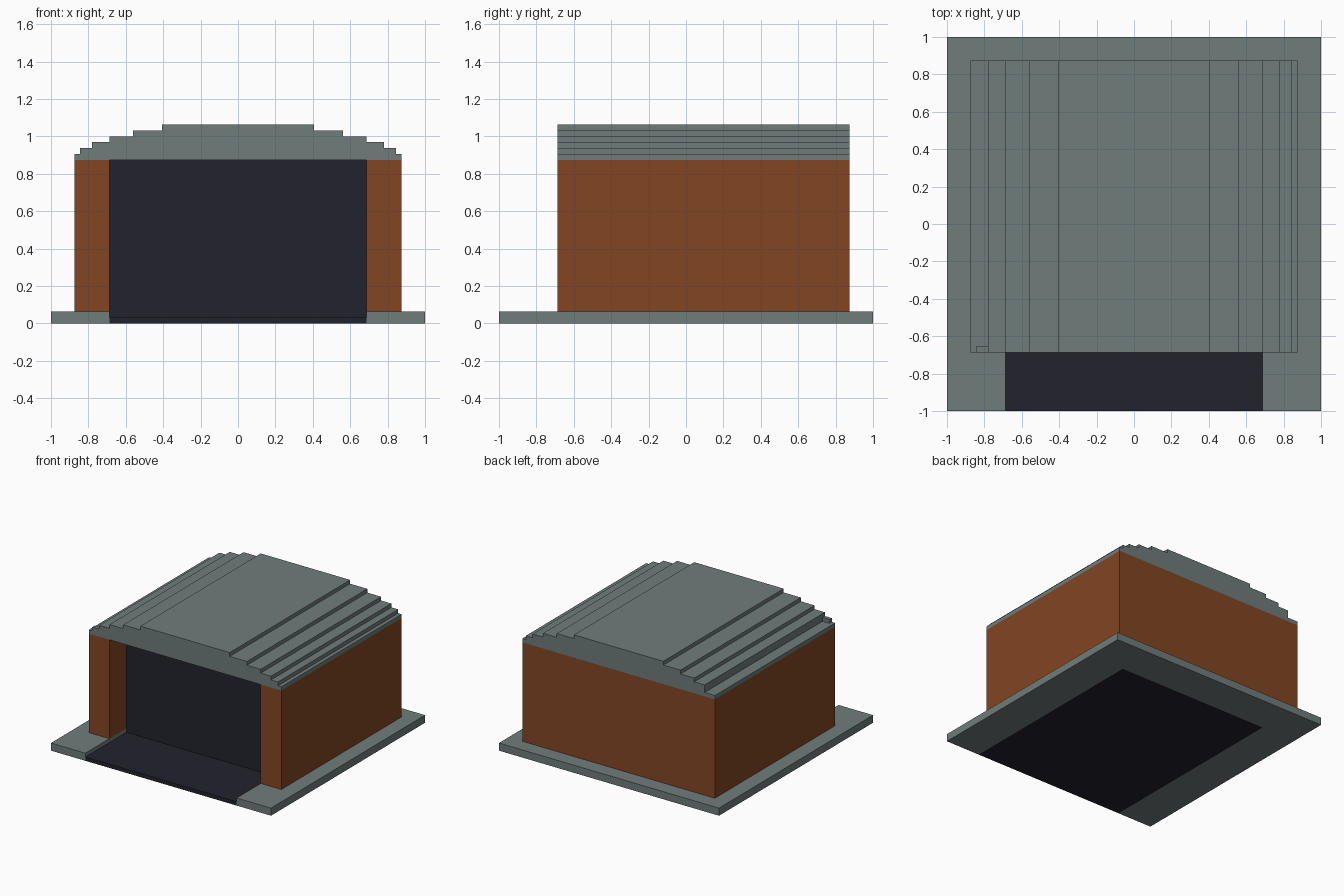
import bpy, bmesh
from mathutils import Vector

if "Cube" in bpy.data.objects:
    bpy.data.objects.remove(bpy.data.objects["Cube"])

U = 1 / 32  # one block


def material(name, rgb):
    m = bpy.data.materials.new(name)
    m.diffuse_color = (*rgb, 1)
    m.use_nodes = True
    m.node_tree.nodes["Principled BSDF"].inputs["Base Color"].default_value = m.diffuse_color
    return m


GREY = material("concrete grey", (0.162, 0.202, 0.198))
BROWN = material("brick brown", (0.223, 0.061, 0.017))
DARK = material("dark asphalt", (0.016, 0.016, 0.027))


def prism(name, outline, place, a, b, mat):
    """Extrude a 2D outline (in blocks) from a to b; place maps (u, v, w) to xyz."""
    bm = bmesh.new()
    rings = [[bm.verts.new(Vector(place(u, v, w)) * U) for u, v in outline] for w in (a, b)]
    bm.faces.new(rings[0])
    bm.faces.new(rings[1])
    n = len(outline)
    for i in range(n):
        j = (i + 1) % n
        bm.faces.new((rings[0][i], rings[0][j], rings[1][j], rings[1][i]))
    bmesh.ops.recalc_face_normals(bm, faces=bm.faces)
    me = bpy.data.meshes.new(name)
    bm.to_mesh(me)
    bm.free()
    me.materials.append(mat)
    ob = bpy.data.objects.new(name, me)
    bpy.context.collection.objects.link(ob)
    return ob


def along_x(u, v, w): return (w, u, v)
def along_y(u, v, w): return (u, w, v)
def along_z(u, v, w): return (u, v, w)


def u_shape(outer, front, back, inner=22, inner_back=22):
    """Plan outline open at the front."""
    return [(-outer, front), (-inner, front), (-inner, inner_back), (inner, inner_back),
            (inner, front), (outer, front), (outer, back), (-outer, back)]


# Slab and walls, both open towards the front
prism("base_slab", u_shape(32, -32, 32), along_z, 0, 2, GREY)
prism("walls", u_shape(28, -22, 28), along_z, 2, 28, BROWN)

# Driveway running into the dark recessed interior
prism("driveway_and_interior",
      [(-32, 0), (22, 0), (22, 28), (-15, 28), (-15, 1), (-32, 1)],
      along_x, -22, 22, DARK)

# Stepped barrel roof; the second step is missing on the left
right = [28, 27, 25, 22, 18, 13]
left = [28, 25, 25, 22, 18, 13]
outline = []
for i, w in enumerate(right):
    outline += [(w, 28 + i), (w, 29 + i)]
for i, w in reversed(list(enumerate(left))):
    if i == 2:
        outline += [(-w, 29 + i)]
    elif i == 1:
        outline += [(-w, 28 + i)]
    else:
        outline += [(-w, 29 + i), (-w, 28 + i)]
prism("roof", outline, along_y, -22, 28, GREY)

# Single block left of that step at the front
prism("roof_step_block", [(-27, 29), (-25, 29), (-25, 30), (-27, 30)], along_y, -22, -21, GREY)
